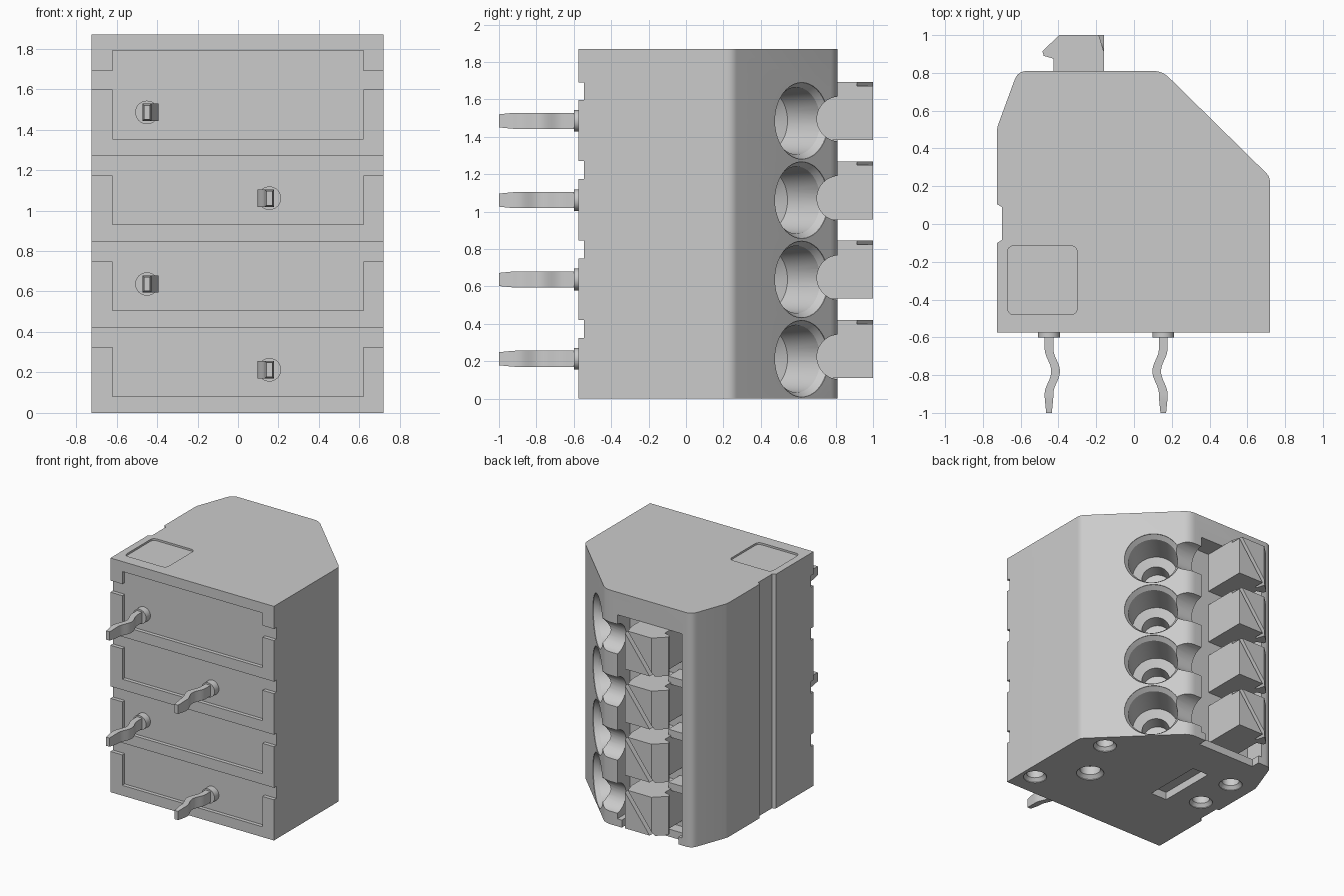
import bpy, bmesh, math
from mathutils import Matrix, Vector

if "Cube" in bpy.data.objects:
    bpy.data.objects.remove(bpy.data.objects["Cube"])

PITCH, HEIGHT = 0.424, 1.87
grey = bpy.data.materials.new("plain_grey")
grey.use_nodes = True
grey.diffuse_color = (0.6, 0.6, 0.6, 1)
grey.node_tree.nodes["Principled BSDF"].inputs["Base Color"].default_value = (0.6, 0.6, 0.6, 1)


def loft(name, rings):
    """Closed solid through a list of matching point rings."""
    bm = bmesh.new()
    loops = [[bm.verts.new(p) for p in ring] for ring in rings]
    n = len(loops[0])
    for a, b in zip(loops, loops[1:]):
        for i in range(n):
            j = (i + 1) % n
            bm.faces.new((a[i], a[j], b[j], b[i]))
    bm.faces.new(loops[0][::-1])
    bm.faces.new(loops[-1])
    bmesh.ops.recalc_face_normals(bm, faces=bm.faces[:])
    mesh = bpy.data.meshes.new(name)
    bm.to_mesh(mesh)
    bm.free()
    mesh.materials.append(grey)
    ob = bpy.data.objects.new(name, mesh)
    bpy.context.collection.objects.link(ob)
    return ob


def prism(name, outline, z0, z1):
    return loft(name, [[(x, y, z) for x, y in outline] for z in (z0, z1)])


def box(name, x0, x1, y0, y1, z0, z1):
    return prism(name, [(x0, y0), (x1, y0), (x1, y1), (x0, y1)], z0, z1)


def lathe(name, start, axis, profile, segs=40):
    """Round solid; profile holds (distance along axis, radius)."""
    turn = Vector(axis).to_track_quat('Z', 'Y').to_matrix().to_4x4()
    place = Matrix.Translation(start) @ turn
    angles = [2 * math.pi * i / segs for i in range(segs)]
    return loft(name, [[place @ Vector((r * math.cos(a), r * math.sin(a), d)) for a in angles]
                       for d, r in profile])


def fillet(points):
    """Round each corner (x, y, cut length) of an outline."""
    out = []
    for i, (x, y, c) in enumerate(points):
        p = Vector((x, y))
        if not c:
            out.append(p)
            continue
        a = p + (Vector(points[i - 1][:2]) - p).normalized() * c
        b = p + (Vector(points[(i + 1) % len(points)][:2]) - p).normalized() * c
        for k in range(7):
            t = k / 6
            out.append(a * (1 - t) ** 2 + p * (2 * t * (1 - t)) + b * t * t)
    return out


def cut(target, cutter):
    mod = target.modifiers.new("cut", 'BOOLEAN')
    mod.operation, mod.solver, mod.object = 'DIFFERENCE', 'EXACT', cutter
    bpy.context.view_layer.objects.active = target
    bpy.ops.object.modifier_apply(modifier=mod.name)
    bpy.data.objects.remove(cutter)


def smooth(ob):
    bpy.ops.object.select_all(action='DESELECT')
    ob.select_set(True)
    bpy.context.view_layer.objects.active = ob
    bpy.ops.object.shade_smooth_by_angle(angle=math.radians(28))


# Housing block with sloped wire side and a shallow groove on the other side
housing = prism("housing", fillet([
    (-0.725, -0.575, 0), (0.72, -0.575, 0), (0.72, 0.25, 0.03), (0.15, 0.81, 0.05),
    (-0.615, 0.81, 0.05), (-0.725, 0.51, 0.02), (-0.725, 0.105, 0), (-0.7, 0.09, 0),
    (-0.7, -0.085, 0), (-0.725, -0.1, 0)]), 0, HEIGHT)

# Stepped recesses on the front
for i in range(4):
    z = i * PITCH
    top = z + PITCH if i < 3 else 1.79
    w, e = 0.62, 0.8
    a, b = z + 0.325, z + PITCH - 0.003
    outline = [(-w, z + 0.082), (w, z + 0.082), (w, a), (e, a), (e, b)]
    if i == 3:
        b = 1.69
        outline[-1] = (e, b)
        outline += [(w, b), (w, top), (-w, top), (-w, b)]
    outline += [(-e, b), (-e, a), (-w, a)]
    cut(housing, loft("cutter", [[(x, y, h) for x, h in outline] for y in (-0.7, -0.545)]))

# Button channel in the back, open at the base
cut(housing, box("cutter", -0.53, 0.04, 0.65, 0.95, 0.06, 1.69))
cut(housing, box("cutter", -0.5, 0.0, 0.74, 0.95, -0.1, 0.1))

# Wire funnels in the slope, each joined to the channel by a round passage
for i in range(4):
    z = 0.213 + i * PITCH
    cut(housing, lathe("cutter", (0.345, 0.62, z), (-0.7, -0.714, 0),
                       [(-0.2, 0.205), (0.005, 0.205), (0.04, 0.18), (0.27, 0.165),
                        (0.3, 0.1), (0.42, 0.1)]))
    cut(housing, lathe("cutter", (0.0, 0.82, z + 0.01), (1, 0, 0), [(0, 0.12), (0.38, 0.12)], 32))

# Sockets in the base
for x, y, r in [(0.51, 0.28, 0.085), (0.34, -0.09, 0.1), (0.61, -0.39, 0.085),
                (-0.55, 0.1, 0.085), (-0.55, 0.435, 0.085)]:
    cut(housing, lathe("cutter", (x, y, 0), (0, 0, 1),
                       [(-0.05, r), (0.005, r), (0.03, r * 0.75), (0.1, r * 0.75)], 28))
cut(housing, box("cutter", -0.33, -0.19, -0.03, 0.44, -0.05, 0.06))

# Plain sunken pad on the top
cut(housing, prism("cutter", fillet([(-0.67, -0.48, 0.04), (-0.3, -0.48, 0.04),
                                     (-0.3, -0.115, 0.04), (-0.67, -0.115, 0.04)]),
                   HEIGHT - 0.015, HEIGHT + 0.1))
smooth(housing)

# Small ribs dividing the channel
for i in range(1, 4):
    z = i * PITCH
    box(f"channel_rib_{i}", -0.54, -0.4, 0.64, 0.795, z - 0.02, z + 0.04)

# Push buttons with a hooked side and a diagonal tool groove
for i in range(4):
    z0, z1 = 0.11 + i * PITCH, 0.42 + i * PITCH
    button = prism(f"push_button_{i + 1}", [
        (-0.16, 0.63), (-0.16, 1.0), (-0.395, 1.0), (-0.485, 0.915), (-0.478, 0.89),
        (-0.425, 0.875), (-0.425, 0.63)], z0, z1)
    section = [(-0.09, 1.02), (0.045, 1.02), (0.045, 0.915), (0.0, 0.915)]
    ends = [(-0.07, z1 + 0.12), (-0.47, z0 - 0.1)]
    cut(button, loft("cutter", [[(x + s * 0.8, y, z + s * 0.6) for s, y in section]
                                for x, z in ends]))

# Wavy solder pins with round collars, alternating sides
for i in range(4):
    z = 0.213 + i * PITCH
    x, bend = (0.155, -1) if i % 2 == 0 else (-0.45, 1)
    lathe_ob = lathe(f"pin_collar_{i + 1}", (x, -0.535, z), (0, -1, 0), [(0, 0.058), (0.065, 0.058)], 32)
    smooth(lathe_ob)
    rings = []
    for k in range(25):
        y = -0.58 - 0.42 * k / 24
        wave = 0.5 - 0.5 * math.cos(2 * math.pi * (-y - 0.66) / 0.24) if 0.66 < -y < 0.9 else 0
        tip = max(0, (-y - 0.92) / 0.08)
        cx = x + bend * 0.035 * wave
        hx, hz = 0.023 - 0.008 * tip, 0.043 - 0.008 * tip
        rings.append([(cx - hx, y, z - hz), (cx + hx, y, z - hz),
                      (cx + hx, y, z + hz), (cx - hx, y, z + hz)])
    smooth(loft(f"solder_pin_{i + 1}", rings))
